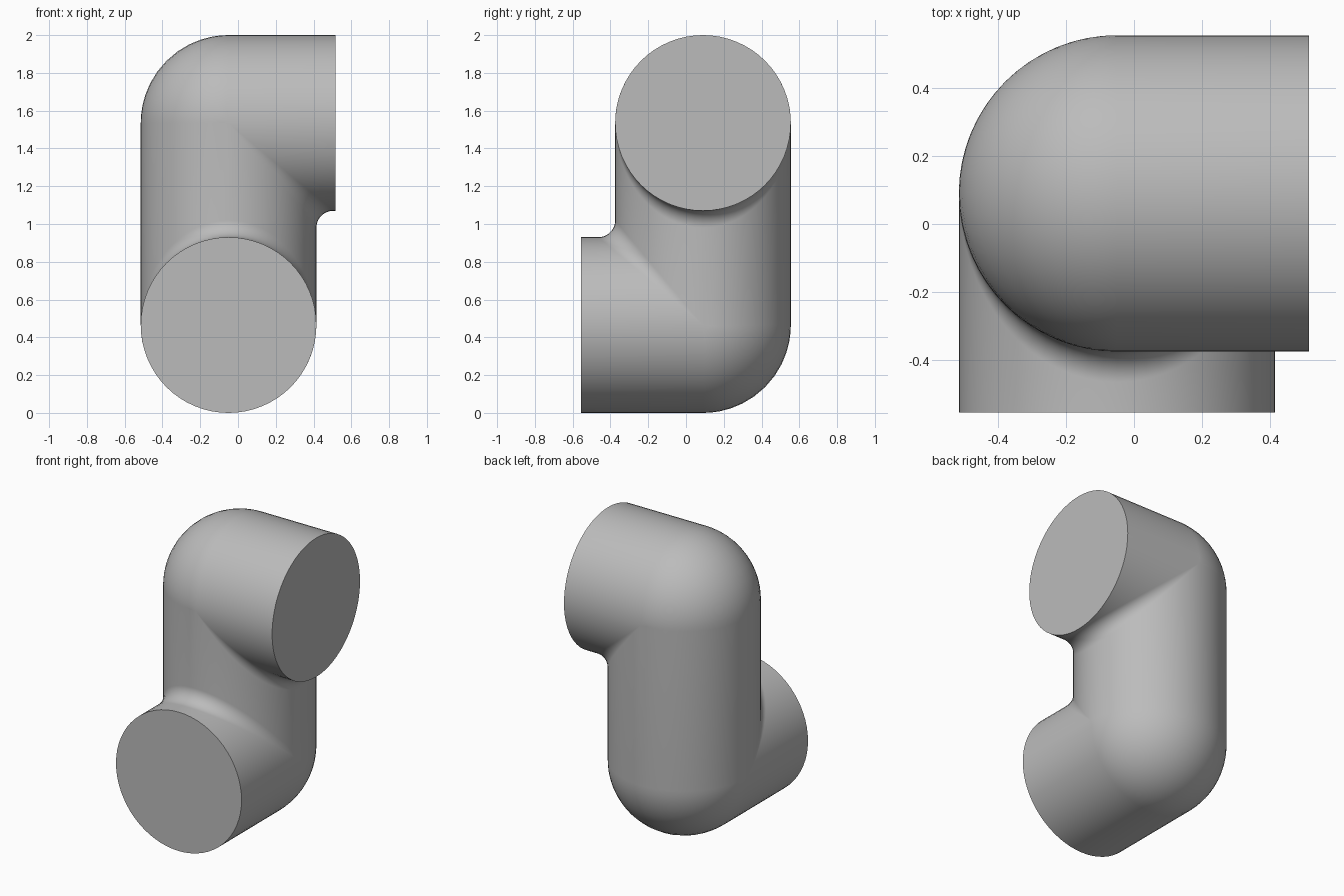
import bpy, bmesh, math
from mathutils import Vector

if "Cube" in bpy.data.objects:
    bpy.data.objects.remove(bpy.data.objects["Cube"], do_unlink=True)

R, FILLET = 0.465, 0.09          # pipe radius, inner crease radius
SEGS, STEPS = 64, 12
AXIS_X, AXIS_Y = -0.05, 0.09
X, Y, Z = Vector((1, 0, 0)), Vector((0, 1, 0)), Vector((0, 0, 1))


def elbow_rings(center, arm, side, up, length):
    """Rings from the open arm end, around the elbow, onto the upright."""
    rings = [[] for _ in range(STEPS + 2)]
    for i in range(SEGS):
        a = 2 * math.pi * i / SEGS
        n_post = X * math.cos(a) + Y * math.sin(a)
        c, s = n_post.dot(arm), n_post.dot(side)
        n_arm = up * c + side * s
        rings[0].append(center + n_arm * R + arm * length)
        for k in range(STEPS + 1):
            n = n_arm.lerp(n_post, k / STEPS).normalized()
            if c > 0:            # concave crease, rolling-ball fillet
                p = ((arm + up) * c + side * s) * (R + FILLET) - n * FILLET
            else:                # ball-shaped outside of the elbow
                p = n * R
            rings[k + 1].append(center + p)
    return rings


# Lower arm points forward, upper arm points to the left
lower = elbow_rings(Vector((AXIS_X, AXIS_Y, R)), -Y, X, Z, 0.645)
upper = elbow_rings(Vector((AXIS_X, AXIS_Y, 2 - R)), X, Y, -Z, 0.565)
rings = lower + upper[::-1]

bm = bmesh.new()
loops = [[bm.verts.new(p) for p in ring] for ring in rings]
for a, b in zip(loops, loops[1:]):
    for i in range(SEGS):
        j = (i + 1) % SEGS
        bm.faces.new((a[i], a[j], b[j], b[i]))
bm.faces.new(loops[0])
bm.faces.new(loops[-1])
bmesh.ops.remove_doubles(bm, verts=bm.verts, dist=0.0001)
bmesh.ops.recalc_face_normals(bm, faces=bm.faces)
mesh = bpy.data.meshes.new("double_elbow_pipe")
bm.to_mesh(mesh)
bm.free()

pipe = bpy.data.objects.new("double_elbow_pipe", mesh)
bpy.context.collection.objects.link(pipe)

# Plain grey finish
grey = bpy.data.materials.new("plain_grey")
grey.use_nodes = True
colour = (0.5, 0.5, 0.5, 1)
grey.diffuse_color = colour
grey.node_tree.nodes["Principled BSDF"].inputs["Base Color"].default_value = colour
mesh.materials.append(grey)

bpy.context.view_layer.objects.active = pipe
pipe.select_set(True)
bpy.ops.object.shade_smooth_by_angle(angle=math.radians(35))
